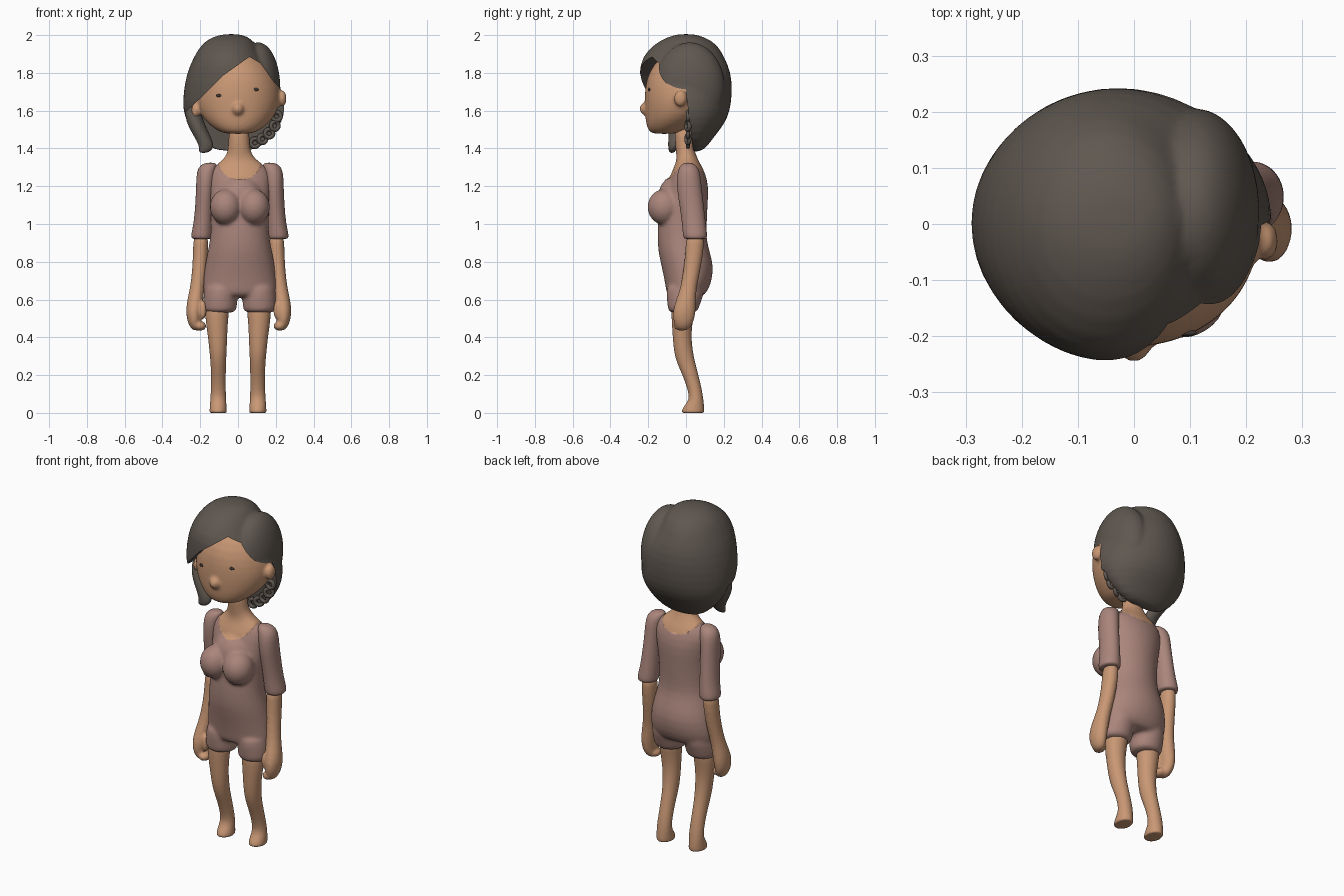
import bpy, bmesh, math
from mathutils import Matrix, Vector


def material(name, col):
    m = bpy.data.materials.new(name)
    m.diffuse_color = (*col, 1)
    return m


SKIN = material("skin", (0.58, 0.31, 0.175))
DRESS = material("dusty pink cloth", (0.40, 0.235, 0.20))
HAIR = material("dark brown hair", (0.115, 0.096, 0.08))
EYE = material("eye dark", (0.05, 0.04, 0.035))
MID = 0.01   # the body's mirror plane


def loft(bm, rings, side=1, ox=0.0, n=24):
    """Closed tube through elliptical rings (x, y, z, rx, ry)."""
    loops = []
    for x, y, z, rx, ry in rings:
        loops.append([bm.verts.new((ox + side * x + rx * math.cos(2 * math.pi * i / n),
                                    y + ry * math.sin(2 * math.pi * i / n), z)) for i in range(n)])
    for a, b in zip(loops, loops[1:]):
        for i in range(n):
            j = (i + 1) % n
            bm.faces.new((a[i], a[j], b[j], b[i]))
    bm.faces.new(loops[0])
    bm.faces.new(loops[-1])


def ball(bm, c, r):
    m = Matrix.Translation(c) @ Matrix.Diagonal((*r, 1))
    bmesh.ops.create_uvsphere(bm, u_segments=24, v_segments=14, radius=1, matrix=m)


def finish(bm, name, mats, voxel=0, smooth=0, cutter=None):
    """Turn a bmesh into a smooth object: subdivide, fuse, relax and cut."""
    bmesh.ops.recalc_face_normals(bm, faces=bm.faces[:])
    me = bpy.data.meshes.new(name)
    bm.to_mesh(me)
    bm.free()
    ob = bpy.data.objects.new(name, me)
    bpy.context.collection.objects.link(ob)
    ob.modifiers.new("round", 'SUBSURF').levels = 1
    if voxel:
        r = ob.modifiers.new("fuse", 'REMESH')
        r.mode, r.voxel_size = 'VOXEL', voxel
    if smooth:
        s = ob.modifiers.new("relax", 'SMOOTH')
        s.factor, s.iterations = 0.5, smooth
    if cutter:
        b = ob.modifiers.new("cut", 'BOOLEAN')
        b.operation, b.solver, b.object = 'DIFFERENCE', 'EXACT', cutter
    dg = bpy.context.evaluated_depsgraph_get()
    new = bpy.data.meshes.new_from_object(ob.evaluated_get(dg))
    ob.modifiers.clear()
    ob.data = new
    new.materials.clear()
    for m in mats:
        new.materials.append(m)
    for p in new.polygons:
        p.material_index = 0
    new.shade_smooth()
    new.set_sharp_from_angle(angle=math.radians(50))
    return ob


# torso with neck, bust and shorts
bm = bmesh.new()
loft(bm, [(-.005, -.015, 1.53, .058, .05), (-.005, -.012, 1.42, .055, .047),
          (-.003, .003, 1.36, .066, .053), (0, .01, 1.325, .11, .062),
          (0, .012, 1.28, .17, .088), (0, .01, 1.2, .165, .112),
          (0, -.012, 1.1, .157, .127), (0, -.02, 1.0, .153, .131),
          (0, -.022, .92, .158, .13), (0, -.01, .85, .173, .138),
          (0, .01, .77, .188, .139), (0, .012, .68, .198, .122),
          (0, .0, .63, .195, .105), (0, 0, .61, .17, .08)], ox=MID)
ball(bm, (MID, -.045, 1.14), (.125, .105, .12))
for s in (-1, 1):
    ball(bm, (MID + s * .075, -.115, 1.09), (.085, .09, .095))
    loft(bm, [(.1, .0, .7, .085, .105), (.102, -.005, .62, .092, .1),
              (.105, -.015, .56, .089, .082), (.105, -.016, .525, .087, .08)], s, MID)
torso = finish(bm, "torso_with_dress", [DRESS, SKIN], .01, 5)


# scooped neckline: skin inside an ellipse around the neck
def neckline(p):
    depth = .1 if p.y < 0 else .07
    return ((p.x - MID) / .115) ** 2 + ((p.z - 1.335) / depth) ** 2


for v in torso.data.vertices:
    f = neckline(v.co)
    if .88 < f < 1.12 and v.co.z < 1.32:
        k = 1 / math.sqrt(f)
        v.co.x = MID + (v.co.x - MID) * k
        v.co.z = 1.335 + (v.co.z - 1.335) * k
for p in torso.data.polygons:
    if neckline(p.center) < 1 or p.center.z > 1.34:
        p.material_index = 1

for s, tag in ((-1, "left"), (1, "right")):
    # sleeve
    bm = bmesh.new()
    loft(bm, [(.155, .01, 1.325, .025, .02), (.165, .012, 1.312, .045, .042),
              (.178, .015, 1.28, .052, .06), (.183, .015, 1.2, .049, .067),
              (.188, .03, 1.1, .048, .064), (.194, .042, 1.0, .051, .063),
              (.202, .048, .945, .057, .065), (.202, .049, .925, .055, .062),
              (.202, .049, .92, .045, .05)], s, MID)
    finish(bm, tag + "_sleeve", [DRESS])
    # forearm and curled hand
    bm = bmesh.new()
    loft(bm, [(.2, .05, .96, .042, .052), (.202, .045, .85, .04, .048),
              (.208, .03, .75, .039, .045), (.22, .013, .66, .038, .043),
              (.23, .0, .6, .043, .052), (.238, -.01, .54, .042, .062),
              (.238, -.012, .49, .036, .056), (.23, -.015, .455, .03, .042),
              (.225, -.015, .435, .015, .02)], s, MID - .006)
    ball(bm, (MID + s * .21, -.025, .46), (.033, .04, .025))
    ball(bm, (MID + s * .195, -.04, .545), (.018, .022, .05))
    finish(bm, tag + "_forearm", [SKIN], .008, 3)
    # leg and foot
    bm = bmesh.new()
    loft(bm, [(.105, -.01, .63, .07, .075), (.114, -.02, .5, .061, .056),
              (.108, -.022, .41, .051, .049), (.106, -.015, .33, .046, .05),
              (.104, -.002, .27, .041, .049), (.104, .024, .2, .039, .042),
              (.104, .048, .12, .039, .037), (.105, .055, .07, .042, .037),
              (.105, .042, .035, .044, .054), (.105, .037, .012, .046, .06),
              (.105, .037, 0, .045, .058), (.105, .037, 0, .03, .04)], s)
    finish(bm, tag + "_leg", [SKIN])

# head with nose and ears
bm = bmesh.new()
loft(bm, [(0, -.115, 1.477, .05, .05), (0, -.112, 1.486, .1, .085),
          (0, -.075, 1.53, .16, .138), (0, -.043, 1.58, .202, .175),
          (0, -.018, 1.65, .228, .203), (0, -.003, 1.72, .226, .216),
          (0, .0, 1.8, .2, .203), (0, 0, 1.88, .14, .145), (0, 0, 1.92, .07, .07)])
ball(bm, (0, -.212, 1.61), (.032, .034, .034))
ball(bm, (.235, -.03, 1.665), (.022, .035, .043))
ball(bm, (-.225, -.05, 1.6), (.022, .035, .043))
head = finish(bm, "head", [SKIN], .009, 4)

# narrow eyes set on the face surface
for x, z, tag in ((-.1, 1.68, "left"), (.095, 1.712, "right")):
    hit = head.ray_cast(Vector((x, -1, z)), Vector((0, 1, 0)))
    y = hit[1].y if hit[0] else -.19
    bm = bmesh.new()
    ball(bm, (x, y, z), (.017, .006, .008))
    finish(bm, tag + "_eye", [EYE])

# cutter that opens the hair for the face along a slanting fringe
outline = [(-.45, 1.53), (-.28, 1.59), (-.2, 1.665), (-.08, 1.785), (.06, 1.885), (.12, 1.85),
           (.19, 1.75), (.23, 1.71), (.45, 1.69), (.45, 1.2), (-.45, 1.2)]
bm = bmesh.new()
front = [bm.verts.new((x, -.6, z)) for x, z in outline]
back = [bm.verts.new((x, (1.7 - z) * .12, z)) for x, z in outline]
bm.faces.new(front)
bm.faces.new(back)
for i in range(len(outline)):
    j = (i + 1) % len(outline)
    bm.faces.new((front[i], front[j], back[j], back[i]))
bmesh.ops.recalc_face_normals(bm, faces=bm.faces[:])
me = bpy.data.meshes.new("fringe_cutter")
bm.to_mesh(me)
bm.free()
cutter = bpy.data.objects.new("fringe_cutter", me)
cutter.hide_render = True
bpy.context.collection.objects.link(cutter)

# bob of hair with a side parting
bm = bmesh.new()
loft(bm, [(-.035, 0, 2.006, .04, .04), (-.04, 0, 1.99, .1, .1),
          (-.05, -.003, 1.95, .147, .172), (-.053, -.015, 1.88, .185, .222),
          (-.035, -.004, 1.8, .238, .246), (-.028, 0, 1.7, .264, .248),
          (-.02, 0, 1.6, .276, .236), (-.02, .035, 1.53, .25, .172),
          (-.015, .05, 1.45, .195, .09), (-.02, .055, 1.38, .1, .035)])
ball(bm, (.108, .02, 1.72), (.118, .19, .243))
finish(bm, "hair_bob", [HAIR], .01, 2, cutter)
bpy.data.objects.remove(cutter)

# long lock hanging beside the left cheek
bm = bmesh.new()
loft(bm, [(-.235, .01, 1.64, .035, .05), (-.24, -.01, 1.58, .045, .065),
          (-.215, -.03, 1.51, .047, .06), (-.175, -.055, 1.44, .042, .04),
          (-.165, -.07, 1.4, .038, .025), (-.185, -.075, 1.375, .025, .012)])
finish(bm, "left_hair_lock", [HAIR])

# small curls under the right ear
for i, (x, z) in enumerate(((.205, 1.57), (.195, 1.52), (.165, 1.48), (.13, 1.45), (.09, 1.43))):
    bpy.ops.mesh.primitive_torus_add(major_segments=20, minor_segments=8, major_radius=.022,
                                     minor_radius=.011, location=(x, .01, z),
                                     rotation=(math.pi / 2, 0, .4 * (i % 2)))
    curl = bpy.context.object
    curl.name = "curl_%d" % (i + 1)
    curl.data.materials.append(HAIR)
    curl.data.shade_smooth()
